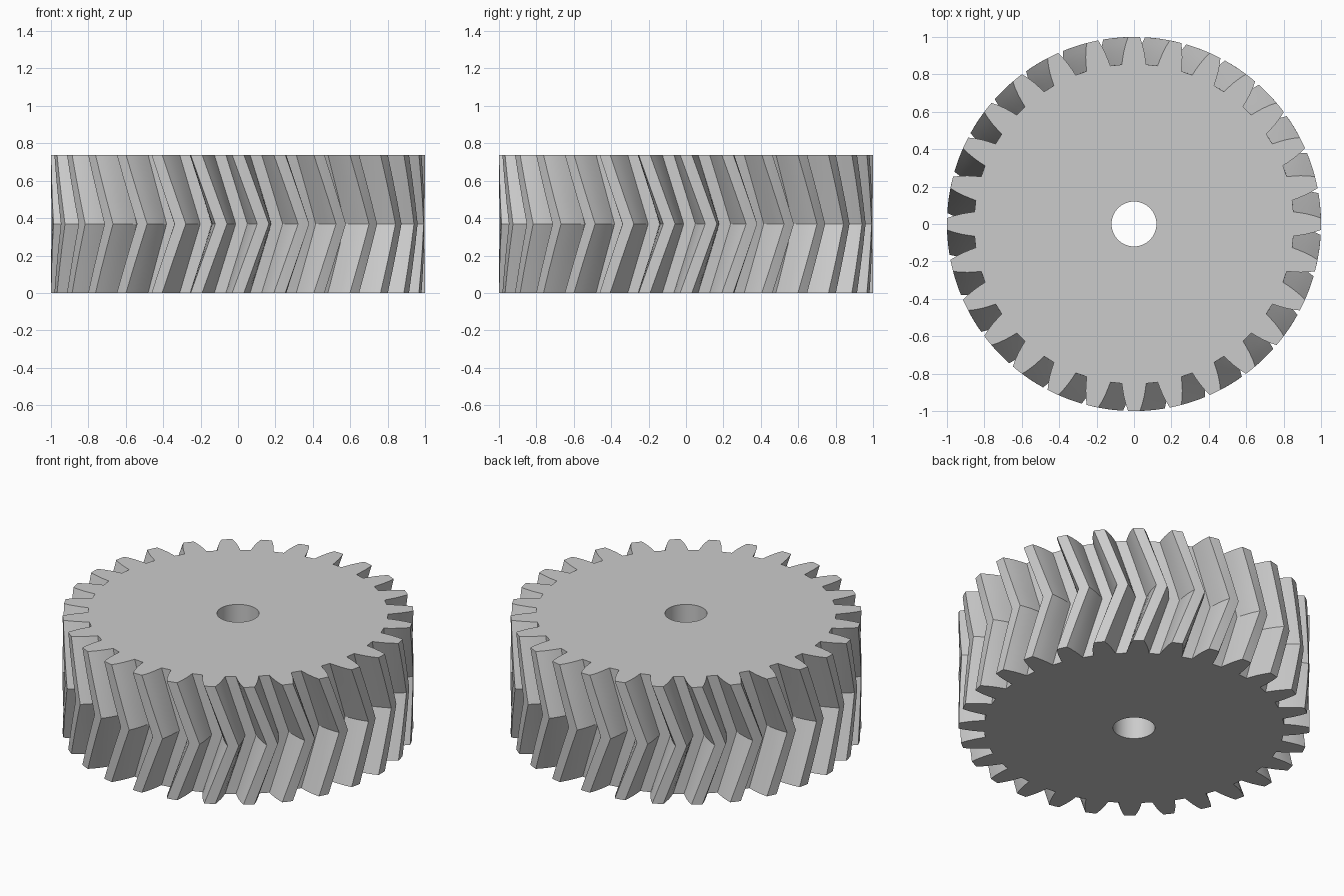
import bpy
import bmesh
from math import sin, cos, radians, tau

cube = bpy.data.objects.get("Cube")
if cube:
    bpy.data.objects.remove(cube, do_unlink=True)

TEETH = 28
HEIGHT = 0.738
TWIST = radians(7.7)
BORE_RADIUS = 0.12
STEPS = 3  # levels in each half of the herringbone

steel = bpy.data.materials.new("light_grey")
steel.use_nodes = True
steel.diffuse_color = (0.6, 0.6, 0.6, 1)
steel.node_tree.nodes["Principled BSDF"].inputs["Base Color"].default_value = (0.6, 0.6, 0.6, 1)

# Half tooth: radius and half angle in degrees, from root to tip
FLANK = [(0.855, 4.35), (0.885, 3.95), (0.925, 3.35), (0.965, 2.6), (1.0, 1.8)]
tooth = [(r, -a) for r, a in FLANK] + [(1.0, 0)] + [(r, a) for r, a in reversed(FLANK)]
outline = [(r, radians(a) + i * tau / TEETH) for i in range(TEETH) for r, a in tooth]
bore = [(BORE_RADIUS, i * tau / 64) for i in range(64)]

bm = bmesh.new()


def ring(points, z, turn=0.0):
    return [bm.verts.new((r * cos(a + turn), r * sin(a + turn), z)) for r, a in points]


def skin(lower, upper, inward=False):
    for i in range(len(lower)):
        j = (i + 1) % len(lower)
        quad = [lower[i], lower[j], upper[j], upper[i]]
        bm.faces.new(quad[::-1] if inward else quad)


def loop_edges(verts):
    return [bm.edges.get((verts[i - 1], verts[i])) for i in range(len(verts))]


# Toothed wall: twists forward to mid height, then back
rings = []
for k in range(2 * STEPS + 1):
    f = k / (2 * STEPS)
    rings.append(ring(outline, f * HEIGHT, TWIST * (1 - abs(2 * f - 1))))
for lower, upper in zip(rings, rings[1:]):
    skin(lower, upper)

# Shaft hole
hole_low, hole_high = ring(bore, 0), ring(bore, HEIGHT)
skin(hole_low, hole_high, inward=True)

# End faces: a disc out to the tooth roots, with one face for each tooth
n = len(tooth)
for teeth_ring, hole, top in ((rings[0], hole_low, False), (rings[-1], hole_high, True)):
    roots = []
    for i in range(TEETH):
        profile = teeth_ring[i * n:(i + 1) * n]
        bm.faces.new(profile if top else profile[::-1])
        roots += [profile[0], profile[-1]]
    edges = loop_edges(roots) + loop_edges(hole)
    filled = bmesh.ops.triangle_fill(bm, edges=edges, use_beauty=True,
                                     normal=(0, 0, 1 if top else -1))
    faces = [g for g in filled["geom"] if isinstance(g, bmesh.types.BMFace)]
    for face in faces:
        face.normal_update()
        if (face.normal.z > 0) != top:
            face.normal_flip()

mesh = bpy.data.meshes.new("herringbone_gear")
bm.to_mesh(mesh)
bm.free()
mesh.materials.append(steel)
gear = bpy.data.objects.new("herringbone_gear", mesh)
bpy.context.collection.objects.link(gear)

# Smooth flanks and bore, crisp tooth edges and centre crease
bpy.context.view_layer.objects.active = gear
gear.select_set(True)
bpy.ops.object.shade_smooth_by_angle(angle=radians(25))
